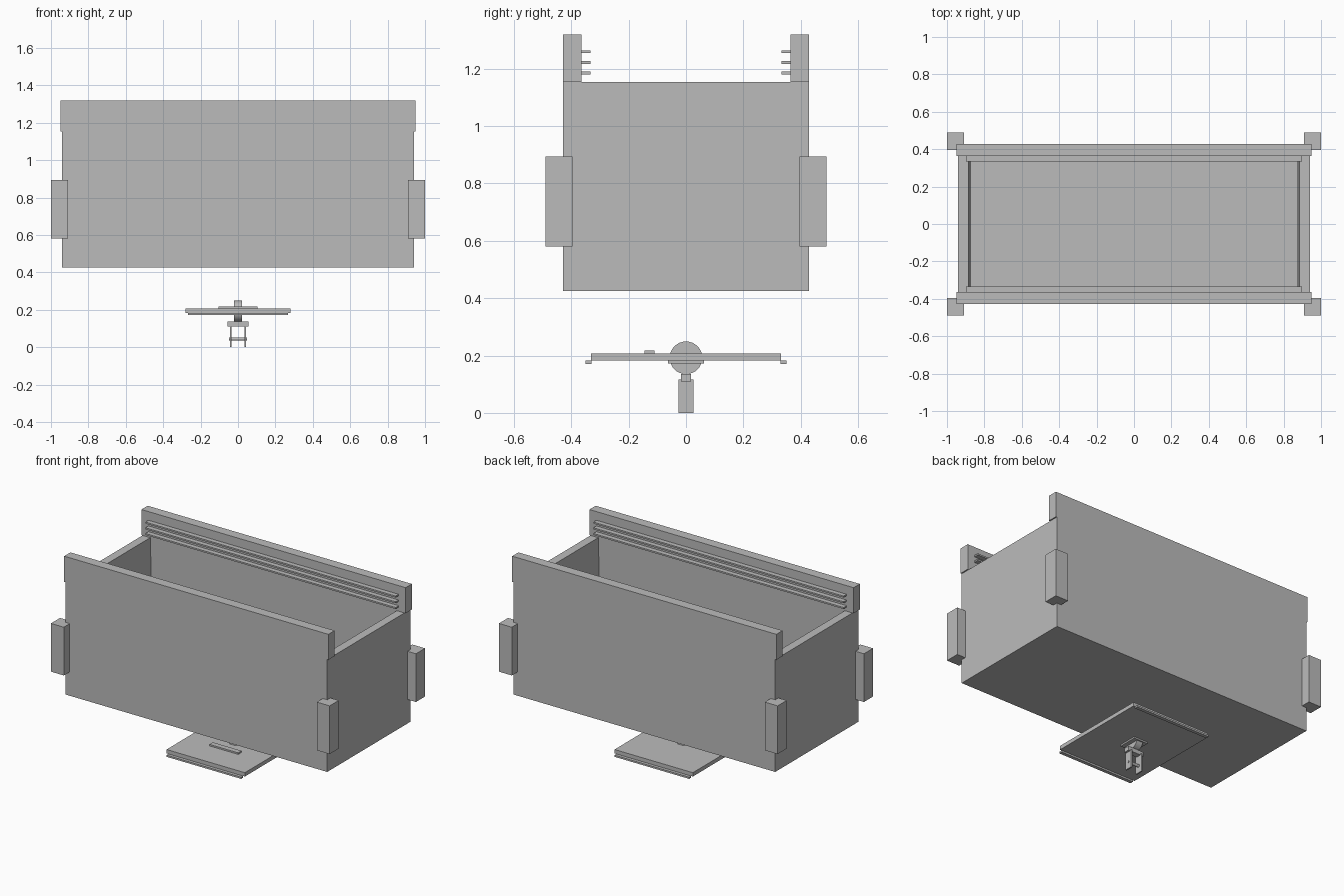
import bpy, bmesh, math
from mathutils import Matrix

if "Cube" in bpy.data.objects:
    bpy.data.objects.remove(bpy.data.objects["Cube"])

grey = bpy.data.materials.new("plain grey")
grey.diffuse_color = (0.5, 0.5, 0.5, 1)
grey.use_nodes = True
grey.node_tree.nodes["Principled BSDF"].inputs["Base Color"].default_value = grey.diffuse_color


def finish(name, bm):
    mesh = bpy.data.meshes.new(name)
    bmesh.ops.recalc_face_normals(bm, faces=bm.faces)
    bm.to_mesh(mesh)
    bm.free()
    mesh.materials.append(grey)
    obj = bpy.data.objects.new(name, mesh)
    bpy.context.collection.objects.link(obj)
    return obj


def box(name, x, y, z):
    """Box from (min, max) ranges on each axis."""
    bm = bmesh.new()
    bmesh.ops.create_cube(bm, size=1)
    for v in bm.verts:
        for i, (lo, hi) in enumerate((x, y, z)):
            v.co[i] = hi if v.co[i] > 0 else lo
    return finish(name, bm)


def disc(name, radius, half_width, z, sides):
    """Cylinder lying along x."""
    bm = bmesh.new()
    bmesh.ops.create_cone(bm, cap_ends=True, segments=sides, radius1=radius,
                          radius2=radius, depth=2 * half_width,
                          matrix=Matrix.Translation((0, 0, z)) @ Matrix.Rotation(math.pi / 2, 4, 'Y'))
    obj = finish(name, bm)
    bpy.context.view_layer.objects.active = obj
    obj.select_set(True)
    bpy.ops.object.shade_smooth_by_angle(angle=math.radians(30))
    obj.select_set(False)
    return obj


def span(sign, lo, hi):
    return tuple(sorted((sign * lo, sign * hi)))


# Open container with slightly tapered end walls
def ring(bm, hx, hy, z):
    return [bm.verts.new((sx * hx, sy * hy, z)) for sx, sy in ((-1, -1), (1, -1), (1, 1), (-1, 1))]


bm = bmesh.new()
rings = [ring(bm, *r) for r in ((0.94, 0.428, 0.425), (0.94, 0.428, 1.154),
                                (0.885, 0.366, 1.154), (0.871, 0.366, 0.48))]
bm.faces.new(rings[0])
for a, b in zip(rings, rings[1:]):
    for i in range(4):
        j = (i + 1) % 4
        bm.faces.new((a[i], a[j], b[j], b[i]))
bm.faces.new(rings[3])
finish("container", bm)

for s, side in ((-1, "front"), (1, "back")):
    # Raised long rails with three inner ribs each
    box(side + "_rail", (-0.948, 0.948), span(s, 0.364, 0.428), (1.154, 1.32))
    for i, z in enumerate((1.18, 1.217, 1.254)):
        box(f"{side}_rib_{i + 1}", (-0.898, 0.898), span(s, 0.333, 0.366), (z, z + 0.01))
    # Corner blocks
    for t, end in ((-1, "left"), (1, "right")):
        box(f"{side}_{end}_corner_block", span(t, 0.908, 1.0), span(s, 0.396, 0.489), (0.58, 0.893))
    # Edge strips under the small plate
    box(side + "_plate_strip", (-0.268, 0.268), span(s, 0.329, 0.351), (0.171, 0.182))

# Small plate below the container
box("lower_plate", (-0.281, 0.281), (-0.331, 0.331), (0.182, 0.207))
box("plate_handle", (-0.103, 0.103), (-0.145, -0.11), (0.207, 0.217))
box("plate_pad", (-0.05, 0.05), (-0.062, 0.062), (0.172, 0.182))

# Wheel through the plate and the fork beneath it
disc("wheel", 0.057, 0.022, 0.192, 32)
box("fork_bridge", (-0.056, 0.056), (-0.018, 0.018), (0.11, 0.136))
for t, end in ((-1, "left"), (1, "right")):
    box(end + "_fork_prong", span(t, 0.034, 0.043), (-0.026, 0.026), (0, 0.117))
disc("fork_pin", 0.009, 0.047, 0.044, 16)
